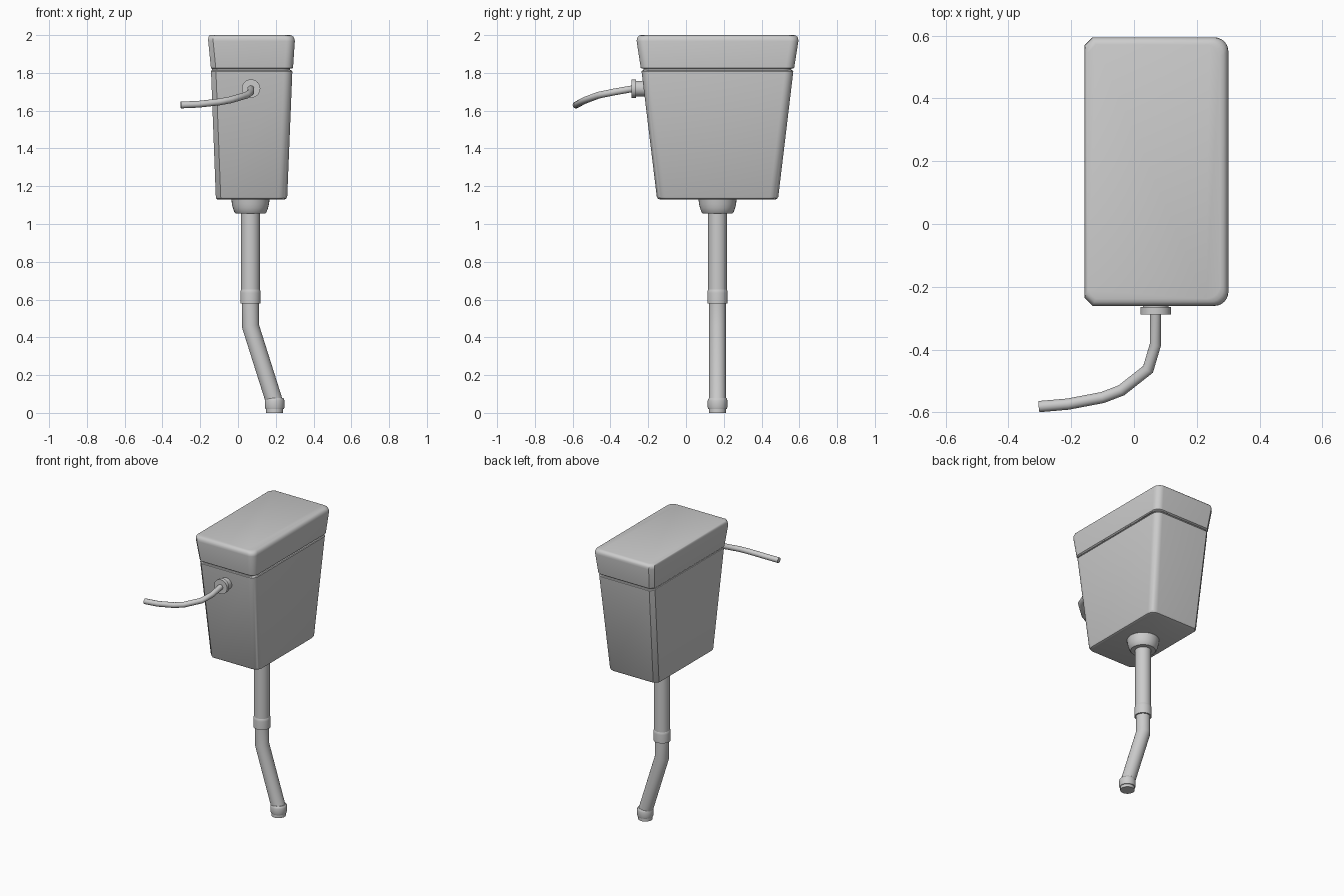
import bpy
import bmesh
from math import sin, cos, pi, radians
from mathutils import Vector, Matrix

cube = bpy.data.objects.get("Cube")
if cube:
    bpy.data.objects.remove(cube, do_unlink=True)

# One pale ceramic grey for everything
grey = bpy.data.materials.new("pale_grey")
grey.use_nodes = True
colour = (0.6, 0.6, 0.6, 1)
grey.diffuse_color = colour
grey.node_tree.nodes["Principled BSDF"].inputs["Base Color"].default_value = colour


def loft(name, rings, angle=32):
    """Skin a stack of equal-length rings, cap both ends and shade it."""
    bm = bmesh.new()
    loops = [[bm.verts.new(p) for p in ring] for ring in rings]
    n = len(loops[0])
    for a, b in zip(loops, loops[1:]):
        for i in range(n):
            j = (i + 1) % n
            bm.faces.new((a[i], a[j], b[j], b[i]))
    bm.faces.new(loops[0][::-1])
    bm.faces.new(loops[-1])
    bmesh.ops.recalc_face_normals(bm, faces=bm.faces)
    mesh = bpy.data.meshes.new(name)
    bm.to_mesh(mesh)
    bm.free()
    mesh.materials.append(grey)
    obj = bpy.data.objects.new(name, mesh)
    bpy.context.collection.objects.link(obj)
    bpy.ops.object.select_all(action='DESELECT')
    obj.select_set(True)
    bpy.context.view_layer.objects.active = obj
    bpy.ops.object.shade_smooth_by_angle(angle=radians(angle))
    return obj


def tank_ring(z, x0, x1, y0, y1, inset=0.0, r=0.045, c=0.026, steps=6):
    """Rectangle with rounded corners on the left side, chamfers on the right."""
    x0, x1 = x0 + inset * 0.5, x1 - inset
    y0, y1 = y0 + inset, y1 - inset
    pts = [(x0, y1 - c), (x0, y0 + c), (x0 + c, y0)]
    for cy, start in ((y0 + r, -pi / 2), (y1 - r, 0)):
        for k in range(steps + 1):
            a = start + k * pi / 2 / steps
            pts.append((x1 - r + r * cos(a), cy + r * sin(a)))
    pts.append((x0 + c, y1))
    return [(x, y, z) for x, y in pts]


def taper(low, high, profile):
    """Rings between two (z, x0, x1, y0, y1) rectangles; profile is (z, inset)."""
    rings = []
    for z, inset in profile:
        t = (z - low[0]) / (high[0] - low[0])
        box = [a + (b - a) * t for a, b in zip(low[1:], high[1:])]
        rings.append(tank_ring(z, *box, inset))
    return rings


def lathe(name, centre, profile, axis='Z', sides=32):
    """Turned part; profile is (height, radius)."""
    turn = Matrix.Rotation(pi / 2, 3, 'X') if axis == 'Y' else Matrix.Identity(3)
    rings = [[Vector(centre) + turn @ Vector((r * cos(2 * pi * k / sides),
                                              r * sin(2 * pi * k / sides), h))
              for k in range(sides)] for h, r in profile]
    return loft(name, rings)


def tube(name, path, radius, sides=20):
    """Round pipe along a path, mitred at each bend."""
    pts = [Vector(p) for p in path]
    dirs = [(b - a).normalized() for a, b in zip(pts, pts[1:])]
    d = dirs[0]
    u = d.orthogonal().normalized()
    v = d.cross(u)
    ring = [pts[0] + radius * (u * cos(2 * pi * k / sides) + v * sin(2 * pi * k / sides))
            for k in range(sides)]
    rings = [ring]
    for i in range(1, len(pts)):
        d = dirs[i - 1]
        normal = d + dirs[i] if i < len(dirs) else d
        ring = [p + d * ((pts[i] - p).dot(normal) / d.dot(normal)) for p in ring]
        rings.append(ring)
    return loft(name, rings, 40)


# Cistern body and lid
loft("cistern_body", taper((1.13, -0.117, 0.26, -0.153, 0.487),
                           (1.815, -0.143, 0.288, -0.236, 0.569),
                           [(1.13, 0.014), (1.134, 0.005), (1.144, 0),
                            (1.808, 0), (1.813, 0.004), (1.815, 0.012), (1.83, 0.012)]))
loft("cistern_lid", taper((1.822, -0.143, 0.291, -0.239, 0.572),
                          (2.0, -0.161, 0.303, -0.266, 0.6),
                          [(1.822, 0.006), (1.827, 0), (1.968, 0), (1.981, 0.003),
                           (1.991, 0.009), (1.997, 0.017), (2.0, 0.028)]))

# Outlet under the cistern
px, py = 0.066, 0.167
lathe("outlet_neck", (px, py, 0),
      [(1.055, 0.078), (1.062, 0.085), (1.085, 0.093), (1.105, 0.098), (1.14, 0.102)])

# Flush pipe with its couplings
tube("upper_flush_pipe", [(px, py, 1.07), (px, py, 0.62)], 0.05, 32)
lathe("middle_coupling", (px, py, 0),
      [(0.578, 0.054), (0.635, 0.054), (0.645, 0.053), (0.652, 0.05)])
tube("lower_flush_pipe", [(px, py, 0.6), (px, py, 0.46), (0.194, py, 0.055)], 0.045, 32)
lathe("foot_coupling", (0.194, py, 0),
      [(0, 0.045), (0.02, 0.045), (0.021, 0.049), (0.03, 0.052),
       (0.065, 0.052), (0.075, 0.049), (0.08, 0.044)])

# Inlet fitting and supply hose
lathe("inlet_fitting", (0.069, 0, 1.717),
      [(0.19, 0.041), (0.264, 0.041), (0.264, 0.049), (0.288, 0.049)], 'Y')
tube("supply_hose", [(0.068, -0.27, 1.717), (0.068, -0.3, 1.713), (0.068, -0.385, 1.698),
                     (0.045, -0.463, 1.682), (-0.04, -0.53, 1.657), (-0.1, -0.553, 1.646),
                     (-0.21, -0.574, 1.634), (-0.303, -0.582, 1.63)], 0.018)
